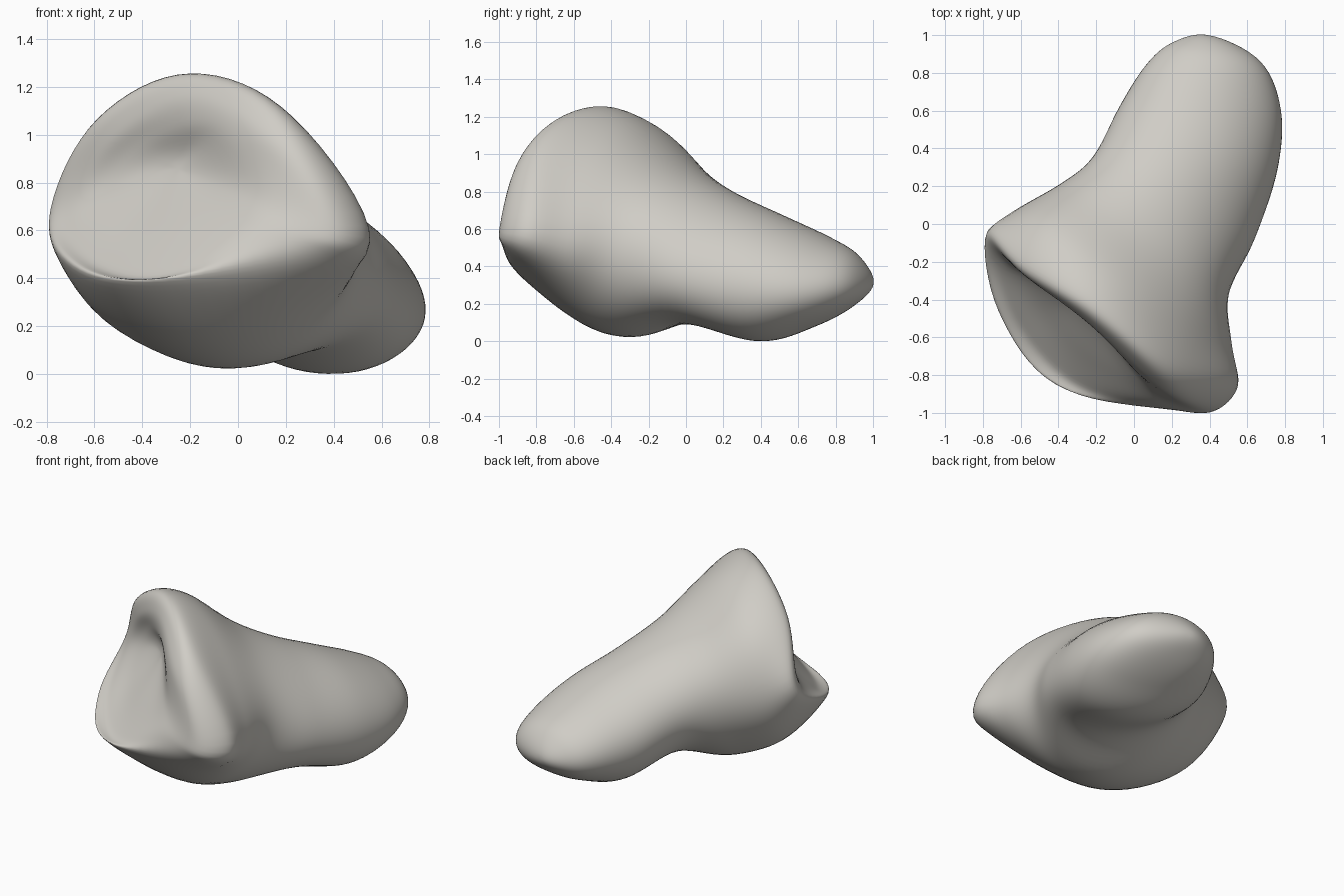
import bpy, bmesh
from mathutils import Vector

AROUND = 64   # points round each section
STEPS = 8     # rows between neighbouring sections

old = bpy.data.objects.get("Cube")
if old:
    bpy.data.objects.remove(old, do_unlink=True)


def hermite(p, q, tp, tq, t):
    a, b = t * t, t * t * t
    return (p * (2 * b - 3 * a + 1) + tp * (b - 2 * a + t)
            + q * (3 * a - 2 * b) + tq * (b - a))


def section(*corners):
    """Closed smooth loop through corners given right-hand, top, left, bottom."""
    pts = [Vector(c) for c in corners]
    n = len(pts)
    pull = 0.83 if n == 4 else 0.53
    tangent = [(pts[(i + 1) % n] - pts[i - 1]) * pull for i in range(n)]
    per = AROUND // n
    return [hermite(pts[i], pts[(i + 1) % n], tangent[i], tangent[(i + 1) % n], k / per)
            for i in range(n) for k in range(per)]


def opposite(loop):
    half = AROUND // 2
    return loop[half:] + loop[:half]


# Outer rim of the hollow front
rim = section((.555, -.87, .56), (.22, -.77, 1.085), (-.2, -.45, 1.26), (-.59, -.22, 1.07),
              (-.785, -.05, .69), (-.72, -.45, .46), (-.42, -.83, .37), (.15, -.94, .42))

# Rounded lip, thick and bulging on one side
lip = section((.38, -1, .6), (.17, -.88, .99), (-.17, -.57, 1.18), (-.52, -.32, 1.01),
              (-.7, -.19, .7), (-.62, -.5, .49), (-.33, -.83, .41), (.1, -.96, .57))

# Pocket inside the lip, set off to the shallow side
pocket = section((.08, -.86, .78), (-.02, -.75, .98), (-.18, -.58, 1.05), (-.4, -.37, .96),
                 (-.52, -.29, .78), (-.48, -.44, .63), (-.28, -.67, .6), (-.02, -.82, .69))
pit = Vector((-.25, -.46, .86))

# Body sections from behind the rim to the rounded toe
body = [
    section((.52, -.64, .5), (.31, -.54, .95), (-.1, -.29, 1.185), (-.48, -.01, 1.01),
            (-.65, .06, .59), (-.59, -.2, .25), (-.24, -.53, .11), (.2, -.65, .2)),
    section((.5, -.38, .46), (.05, -.05, .955), (-.39, .21, .52), (-.07, -.28, .02)),
    section((.64, -.08, .38), (.2, .2, .805), (-.22, .35, .45), (.2, .03, .095)),
    section((.76, .28, .28), (.35, .47, .68), (-.08, .62, .36), (.33, .41, 0)),
    section((.78, .6, .26), (.42, .74, .56), (.06, .84, .32), (.4, .68, .075)),
    section((.67, .86, .28), (.45, .91, .46), (.2, .96, .32), (.4, .89, .185)),
]
toe = Vector((.4, 1, .31))

# Sections in order, with mirrored neighbours so both ends close as domes
rows = [[pit] * AROUND, pocket, lip, rim] + body + [[toe] * AROUND]
padded = [opposite(pocket)] + rows + [opposite(body[-1])]

loops = []
for i in range(1, len(rows)):
    a, b, c, d = padded[i - 1:i + 3]
    for k in range(STEPS):
        loops.append([hermite(q, r, (r - p) / 2, (s - q) / 2, k / STEPS)
                      for p, q, r, s in zip(a, b, c, d)])

# Skin the loops
bm = bmesh.new()
start, end = bm.verts.new(pit), bm.verts.new(toe)
grid = [[bm.verts.new(p) for p in loop] for loop in loops[1:]]
for j in range(AROUND):
    n = (j + 1) % AROUND
    bm.faces.new((start, grid[0][j], grid[0][n]))
    bm.faces.new((end, grid[-1][n], grid[-1][j]))
    for low, high in zip(grid, grid[1:]):
        bm.faces.new((low[j], high[j], high[n], low[n]))
for _ in range(3):
    bmesh.ops.smooth_vert(bm, verts=bm.verts, factor=0.5,
                          use_axis_x=True, use_axis_y=True, use_axis_z=True)
bmesh.ops.recalc_face_normals(bm, faces=bm.faces)
for face in bm.faces:
    face.smooth = True

mesh = bpy.data.meshes.new("hollow_ended_body")
bm.to_mesh(mesh)
bm.free()
obj = bpy.data.objects.new("hollow_ended_body", mesh)
bpy.context.collection.objects.link(obj)

# Pale stone colour
stone = bpy.data.materials.new("pale_stone")
stone.use_nodes = True
colour = (.63, .61, .565, 1)
stone.diffuse_color = colour
stone.node_tree.nodes["Principled BSDF"].inputs["Base Color"].default_value = colour
mesh.materials.append(stone)
